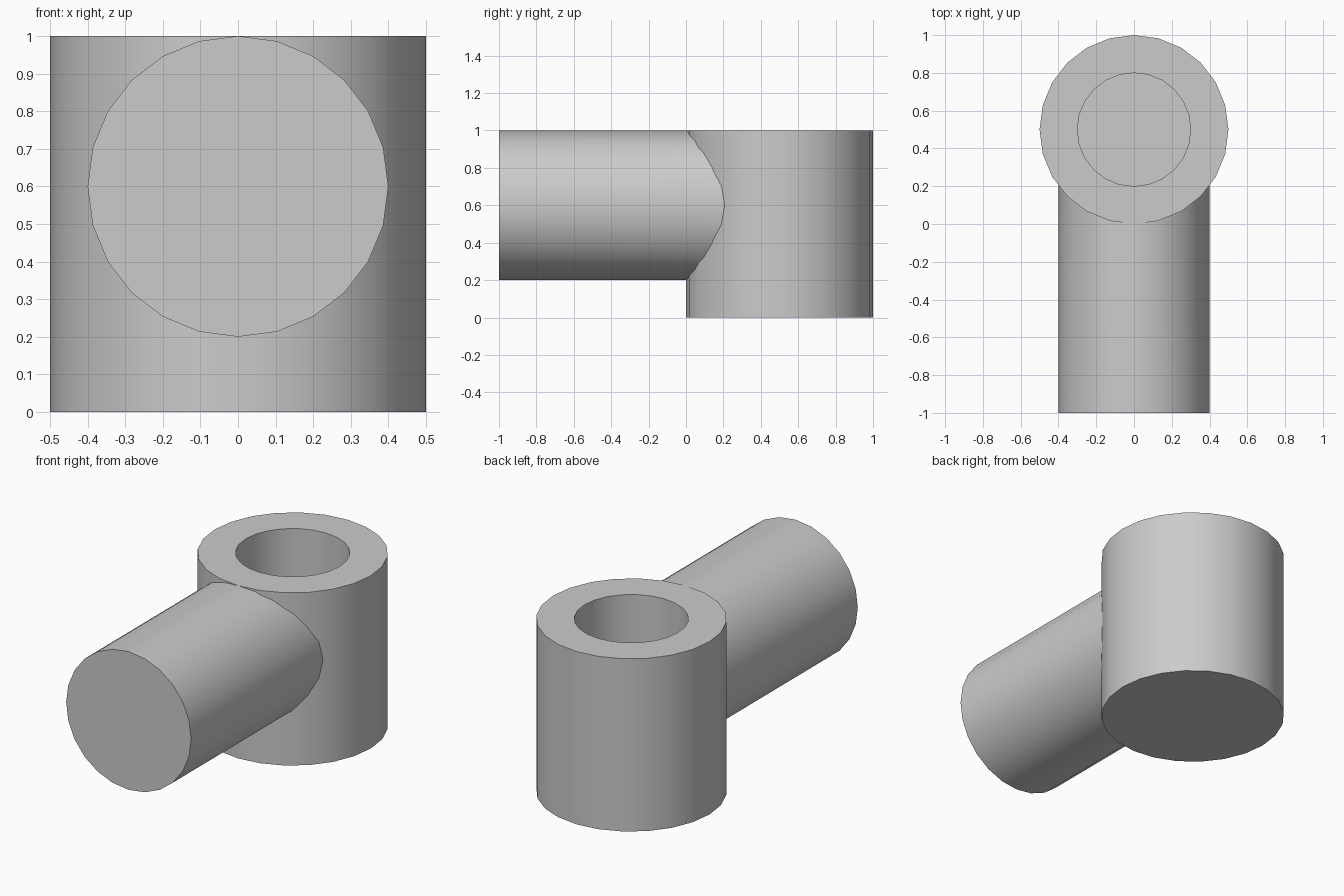
import bpy, bmesh, math

cube = bpy.data.objects.get("Cube")
if cube:
    bpy.data.objects.remove(cube, do_unlink=True)

SIDES = 24

grey = bpy.data.materials.new("light grey")
grey.use_nodes = True
colour = (0.6, 0.6, 0.6, 1)
grey.diffuse_color = colour
grey.node_tree.nodes["Principled BSDF"].inputs["Base Color"].default_value = colour


def finish(name, bm):
    bmesh.ops.recalc_face_normals(bm, faces=bm.faces)
    mesh = bpy.data.meshes.new(name)
    bm.to_mesh(mesh)
    bm.free()
    mesh.materials.append(grey)
    obj = bpy.data.objects.new(name, mesh)
    bpy.context.collection.objects.link(obj)
    bpy.ops.object.select_all(action="DESELECT")
    obj.select_set(True)
    bpy.context.view_layer.objects.active = obj
    bpy.ops.object.shade_smooth_by_angle(angle=math.radians(30))
    return obj


def ring(bm, point):
    angles = [2 * math.pi * i / SIDES for i in range(SIDES)]
    return [bm.verts.new(point(math.cos(a), math.sin(a))) for a in angles]


def bridge(bm, a, b):
    for i in range(SIDES):
        j = (i + 1) % SIDES
        bm.faces.new((a[i], a[j], b[j], b[i]))


# Upright socket: closed base, thick wall and a blind round bore
bm = bmesh.new()
profile = [(0.5, 0), (0.5, 1), (0.3, 1), (0.3, 0.2)]
rings = [ring(bm, lambda c, s: (r * c, 0.5 + r * s, z)) for r, z in profile]
for lower, upper in zip(rings, rings[1:]):
    bridge(bm, lower, upper)
bm.faces.new(rings[0])
bm.faces.new(rings[-1])
finish("socket", bm)

# Horizontal arm: its hidden end follows the curve inside the socket wall
bm = bmesh.new()
R = 0.4
front = ring(bm, lambda c, s: (R * c, -1, 0.6 + R * s))
back = ring(bm, lambda c, s: (R * c, 0.5 - math.sqrt(0.45 ** 2 - (R * c) ** 2), 0.6 + R * s))
bridge(bm, front, back)
bm.faces.new(front)
finish("arm", bm)
